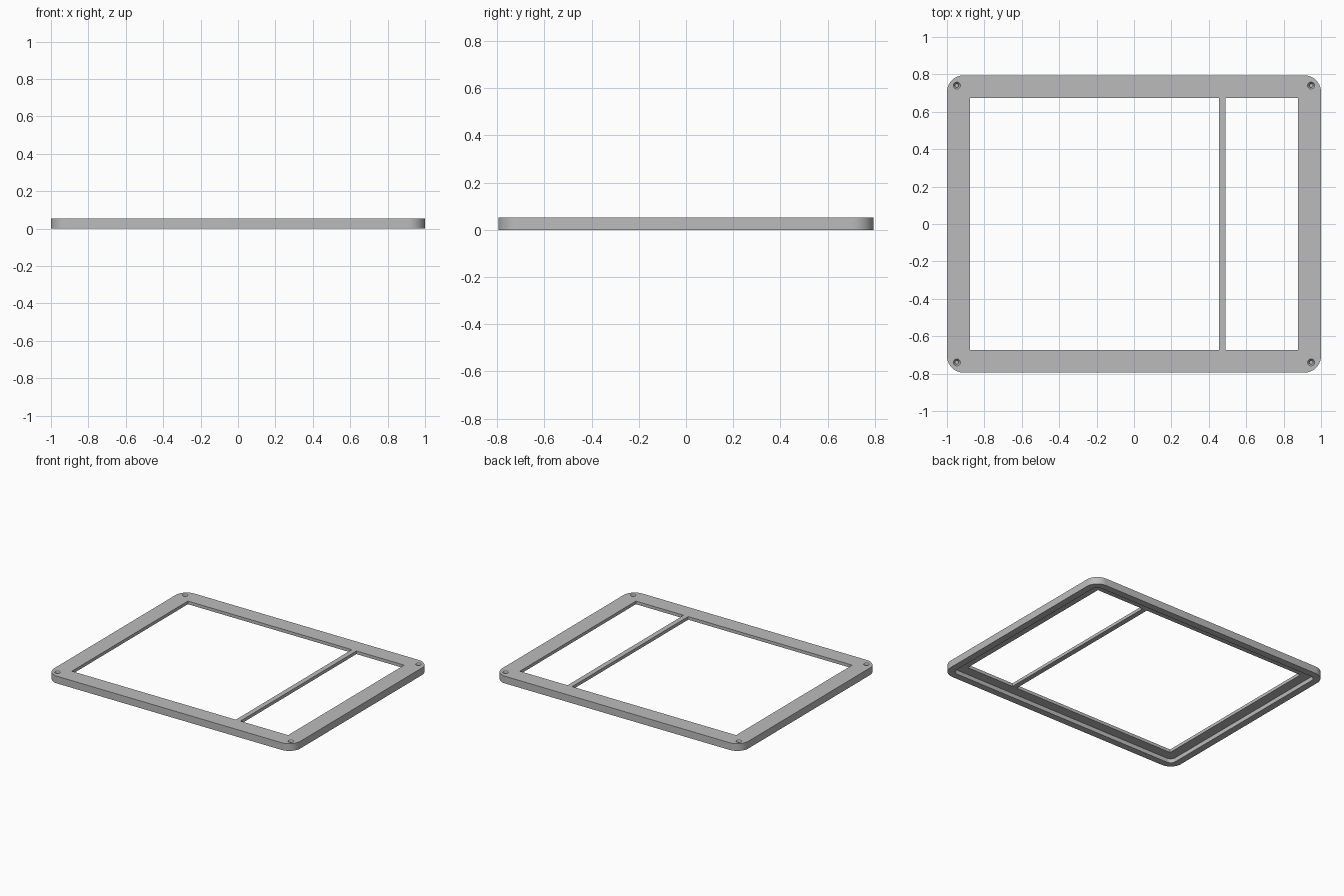
import bpy, bmesh, math

cube = bpy.data.objects.get("Cube")
if cube:
    bpy.data.objects.remove(cube, do_unlink=True)

HALF_X, HALF_Y, HEIGHT = 1.0, 0.795, 0.053
PLATE_Z = 0.03          # underside of the thin inner plate
RADIUS = 0.09           # outer corner radius
RIM = 0.05              # width of the deep outer rim
BORDER = 0.122          # width from outside edge to opening
STEPS = 10

grey = bpy.data.materials.new("plain grey")
grey.use_nodes = True
colour = (0.5, 0.5, 0.5, 1)
grey.diffuse_color = colour
grey.node_tree.nodes["Principled BSDF"].inputs["Base Color"].default_value = colour


def rounded_ring(inset, z):
    """Rounded rectangle, inset from the outside edge; sharp once past the radius."""
    r = max(RADIUS - inset, 0)
    cx, cy = HALF_X - inset - r, HALF_Y - inset - r
    points = []
    for corner, (sx, sy) in enumerate([(1, 1), (-1, 1), (-1, -1), (1, -1)]):
        for i in range(STEPS + 1):
            a = (corner + i / STEPS) * math.pi / 2
            points.append((sx * cx + r * math.cos(a), sy * cy + r * math.sin(a), z))
    return points


def circle_ring(x, y, r, z, sides=16):
    return [(x + r * math.cos(2 * math.pi * i / sides),
             y + r * math.sin(2 * math.pi * i / sides), z) for i in range(sides)]


def loft(bm, rings, closed):
    """Bridge successive rings; either join last to first or cap both ends."""
    loops = [[bm.verts.new(p) for p in ring] for ring in rings]
    pairs = list(zip(loops, loops[1:]))
    if closed:
        pairs.append((loops[-1], loops[0]))
    else:
        bm.faces.new(loops[0])
        bm.faces.new(loops[-1])
    for a, b in pairs:
        for i in range(len(a)):
            j = (i + 1) % len(a)
            bm.faces.new((a[i], a[j], b[j], b[i]))


def finish(bm, name):
    bmesh.ops.remove_doubles(bm, verts=bm.verts, dist=1e-5)
    bmesh.ops.recalc_face_normals(bm, faces=bm.faces)
    mesh = bpy.data.meshes.new(name)
    bm.to_mesh(mesh)
    bm.free()
    mesh.materials.append(grey)
    obj = bpy.data.objects.new(name, mesh)
    bpy.context.collection.objects.link(obj)
    return obj


# Frame: deep rim outside, thin plate around the opening
bm = bmesh.new()
section = [(0, 0), (0, HEIGHT), (BORDER, HEIGHT),
           (BORDER, PLATE_Z), (RIM, PLATE_Z), (RIM, 0)]
loft(bm, [rounded_ring(inset, z) for inset, z in section], closed=True)
frame = finish(bm, "frame")

# Countersunk screw recesses in the four corners
bm = bmesh.new()
for sx in (-1, 1):
    for sy in (-1, 1):
        loft(bm, [circle_ring(sx * 0.947, sy * 0.74, r, HEIGHT + dz)
                  for r, dz in [(0.019, 0.01), (0.019, 0), (0.01, -0.012), (0.01, -0.035)]],
             closed=False)
cutter = finish(bm, "screw_hole_cutter")
cutter.hide_render = True
cut = frame.modifiers.new("screw holes", 'BOOLEAN')
cut.operation = 'DIFFERENCE'
cut.solver = 'EXACT'
cut.object = cutter
depsgraph = bpy.context.evaluated_depsgraph_get()
cut_mesh = bpy.data.meshes.new_from_object(frame.evaluated_get(depsgraph))
frame.modifiers.clear()
frame.data = cut_mesh
bpy.data.objects.remove(cutter, do_unlink=True)

# Divider bar across the opening
bm = bmesh.new()
bmesh.ops.create_cube(bm, size=1)
bmesh.ops.scale(bm, verts=bm.verts, vec=(0.037, 2 * (HALF_Y - BORDER), HEIGHT - PLATE_Z))
bmesh.ops.translate(bm, verts=bm.verts, vec=(0.472, 0, (HEIGHT + PLATE_Z) / 2))
finish(bm, "divider_bar")

# Smooth corner curves, crisp edges
bpy.ops.object.select_all(action='DESELECT')
frame.select_set(True)
bpy.context.view_layer.objects.active = frame
bpy.ops.object.shade_smooth_by_angle(angle=math.radians(30))
